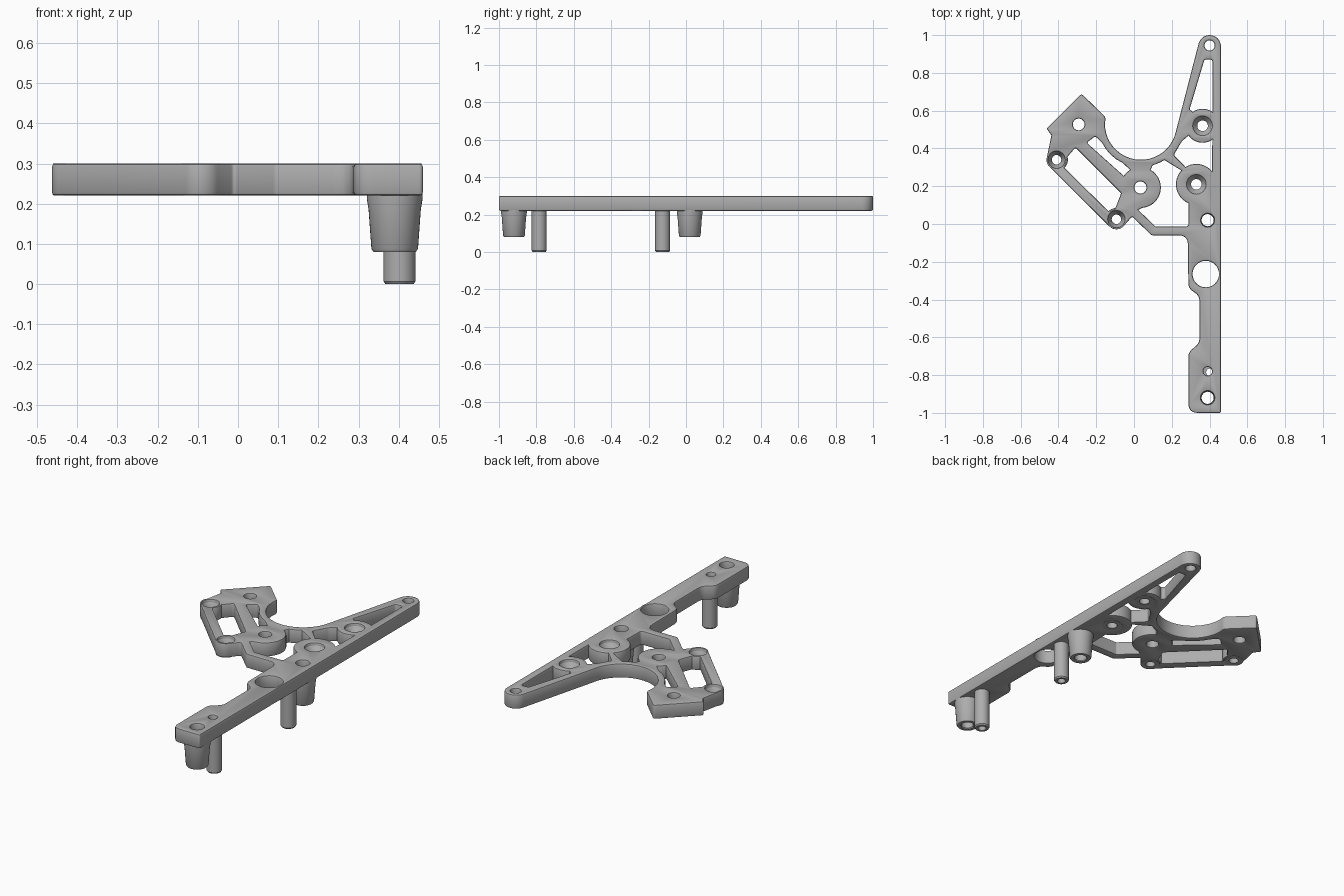
import bpy, bmesh
from math import cos, sin, pi, radians, tan
from mathutils import Vector

cube = bpy.data.objects.get("Cube")
if cube:
    bpy.data.objects.remove(cube, do_unlink=True)

grey = bpy.data.materials.new("plain_grey")
grey.use_nodes = True
grey.diffuse_color = (0.42, 0.42, 0.42, 1)
grey.node_tree.nodes["Principled BSDF"].inputs["Base Color"].default_value = (0.42, 0.42, 0.42, 1)

BOTTOM, TOP, EDGE = 0.22, 0.30, 0.008


def arc(x, y, r, start, end):
    n = max(3, int(abs(end - start) / 8))
    angles = [radians(start + (end - start) * i / n) for i in range(n + 1)]
    return [(x + r * cos(a), y + r * sin(a)) for a in angles]


def rounded(points):
    """Replace corners given as (x, y, radius) with arcs."""
    result = []
    for i, p in enumerate(points):
        corner = Vector(p[:2])
        if len(p) < 3:
            result.append(corner)
            continue
        before = Vector(points[i - 1][:2]) - corner
        after = Vector(points[(i + 1) % len(points)][:2]) - corner
        half = before.angle(after) / 2
        reach = min(p[2] / tan(half), before.length * 0.49, after.length * 0.49)
        a = corner + before.normalized() * reach
        b = corner + after.normalized() * reach
        for k in range(7):
            t = k / 6
            result.append(a * (1 - t) ** 2 + corner * 2 * t * (1 - t) + b * t * t)
    return result


def finish(obj):
    obj.data.materials.clear()
    obj.data.materials.append(grey)
    bpy.ops.object.select_all(action="DESELECT")
    obj.select_set(True)
    bpy.context.view_layer.objects.active = obj
    bpy.ops.object.shade_smooth_by_angle(angle=radians(35))


def lathe(name, x, y, profile, segments=40):
    """Revolve a closed (radius, height) profile."""
    bm = bmesh.new()
    rings = []
    for i in range(segments):
        a = 2 * pi * i / segments
        rings.append([bm.verts.new((r * cos(a), r * sin(a), z)) for r, z in profile])
    for i in range(segments):
        one, two = rings[i], rings[(i + 1) % segments]
        for j in range(len(profile)):
            k = (j + 1) % len(profile)
            bm.faces.new((one[j], two[j], two[k], one[k]))
    bmesh.ops.recalc_face_normals(bm, faces=bm.faces)
    mesh = bpy.data.meshes.new(name)
    bm.to_mesh(mesh)
    bm.free()
    obj = bpy.data.objects.new(name, mesh)
    obj.location = (x, y, 0)
    bpy.context.collection.objects.link(obj)
    finish(obj)


# Outer edge of the plate
outline = rounded(
    [(0.46, -1, 0.01)]
    + arc(0.40, 0.94, 0.06, 0, 165)
    + arc(0.036, 0.53, 0.19, -12, -180)
    + [(-0.15, 0.565, 0.03), (-0.278, 0.69, 0.015), (-0.463, 0.505, 0.005), (-0.437, 0.47, 0.005)]
    + arc(-0.41, 0.34, 0.053, 165, 225)
    + arc(-0.093, 0.025, 0.053, 225, 325)
    + [(-0.01, 0.04, 0.01), (0.093, -0.06, 0.02), (0.285, -0.06, 0.05),
       (0.288, -0.34, 0.05), (0.346, -0.38, 0.05), (0.346, -0.63, 0.05),
       (0.288, -0.68, 0.05), (0.288, -1, 0.05)])

# Openings between the struts and bosses
openings = [
    rounded([(0.373, 0.87, 0.012), (0.415, 0.87, 0.012)]
            + arc(0.363, 0.52, 0.09, 55, 125) + [(0.294, 0.606, 0.008)]),
    rounded(arc(0.363, 0.52, 0.09, 305, 215) + [(0.255, 0.44, 0.02), (0.21, 0.365, 0.015)]
            + arc(0.33, 0.21, 0.108, 122, 40)),
    rounded(arc(0.036, 0.53, 0.228, -57, -74) + arc(0.034, 0.193, 0.108, 60, -85)
            + [(0.022, 0.075), (0.113, -0.013, 0.01), (0.288, -0.013, 0.015)]
            + arc(0.33, 0.21, 0.108, 248, 137)),
    rounded([(-0.25, 0.43, 0.01), (-0.205, 0.465, 0.015)]
            + arc(0.036, 0.53, 0.228, 206, 245) + arc(0.034, 0.193, 0.108, 120, 145)),
    rounded(arc(-0.41, 0.34, 0.06, -45, 15) + [(-0.31, 0.405, 0.01), (-0.068, 0.163, 0.01)]
            + arc(-0.093, 0.025, 0.06, 95, 135)),
]

# Plain round holes and countersunk holes
holes = [(0.40, 0.945, 0.027), (-0.293, 0.527, 0.031), (0.034, 0.193, 0.032),
         (0.39, 0.02, 0.035), (0.38, -0.265, 0.07), (0.39, -0.78, 0.023), (0.39, -0.92, 0.036)]
countersinks = [(0.363, 0.52, 0.05, 0.028), (0.33, 0.21, 0.05, 0.028),
                (-0.41, 0.34, 0.044, 0.025), (-0.093, 0.025, 0.044, 0.025)]

loops = [outline] + openings
for h in holes + countersinks:
    loops.append(arc(h[0], h[1], h[2], 0, 360)[:-1])

# Flat plate with softened edges
curve = bpy.data.curves.new("plate_profile", "CURVE")
curve.dimensions = "2D"
curve.fill_mode = "BOTH"
curve.extrude = (TOP - BOTTOM) / 2 - EDGE
curve.bevel_depth = EDGE
curve.bevel_resolution = 1
curve.offset = -EDGE
for loop in loops:
    clean = [Vector(p) for i, p in enumerate(loop) if (Vector(p) - Vector(loop[i - 1])).length > 0.0005]
    spline = curve.splines.new("POLY")
    spline.points.add(len(clean) - 1)
    spline.use_cyclic_u = True
    for point, p in zip(spline.points, clean):
        point.co = (p.x, p.y, 0, 1)
helper = bpy.data.objects.new("plate_profile", curve)
bpy.context.collection.objects.link(helper)
bpy.context.view_layer.update()
graph = bpy.context.evaluated_depsgraph_get()
mesh = bpy.data.meshes.new_from_object(helper.evaluated_get(graph))
bpy.data.objects.remove(helper, do_unlink=True)
bm = bmesh.new()
bm.from_mesh(mesh)
bmesh.ops.remove_doubles(bm, verts=bm.verts, dist=0.0002)
bmesh.ops.translate(bm, verts=bm.verts, vec=(0, 0, (TOP + BOTTOM) / 2))
bmesh.ops.recalc_face_normals(bm, faces=bm.faces)
bm.to_mesh(mesh)
bm.free()
plate = bpy.data.objects.new("plate", mesh)
bpy.context.collection.objects.link(plate)
finish(plate)

# Conical seats inside the countersunk holes
for i, (x, y, wide, narrow) in enumerate(countersinks):
    lathe(f"screw_seat_{i + 1}", x, y,
          [(wide + 0.004, 0.289), (narrow, 0.255), (narrow, 0.2205), (wide + 0.004, 0.2205)])

# Hollow tapered standoffs and thin locating pegs underneath
for place, y in (("front", -0.92), ("middle", 0.02)):
    lathe(f"{place}_standoff", 0.39, y,
          [(0.034, 0.226), (0.069, 0.226), (0.069, 0.21), (0.065, 0.185), (0.058, 0.088),
           (0.053, 0.08), (0.036, 0.08), (0.032, 0.085)])
for place, y in (("front", -0.785), ("middle", -0.125)):
    lathe(f"{place}_peg", 0.402, y,
          [(0.02, 0.226), (0.04, 0.226), (0.04, 0.007), (0.035, 0), (0.022, 0), (0.02, 0.004)])
